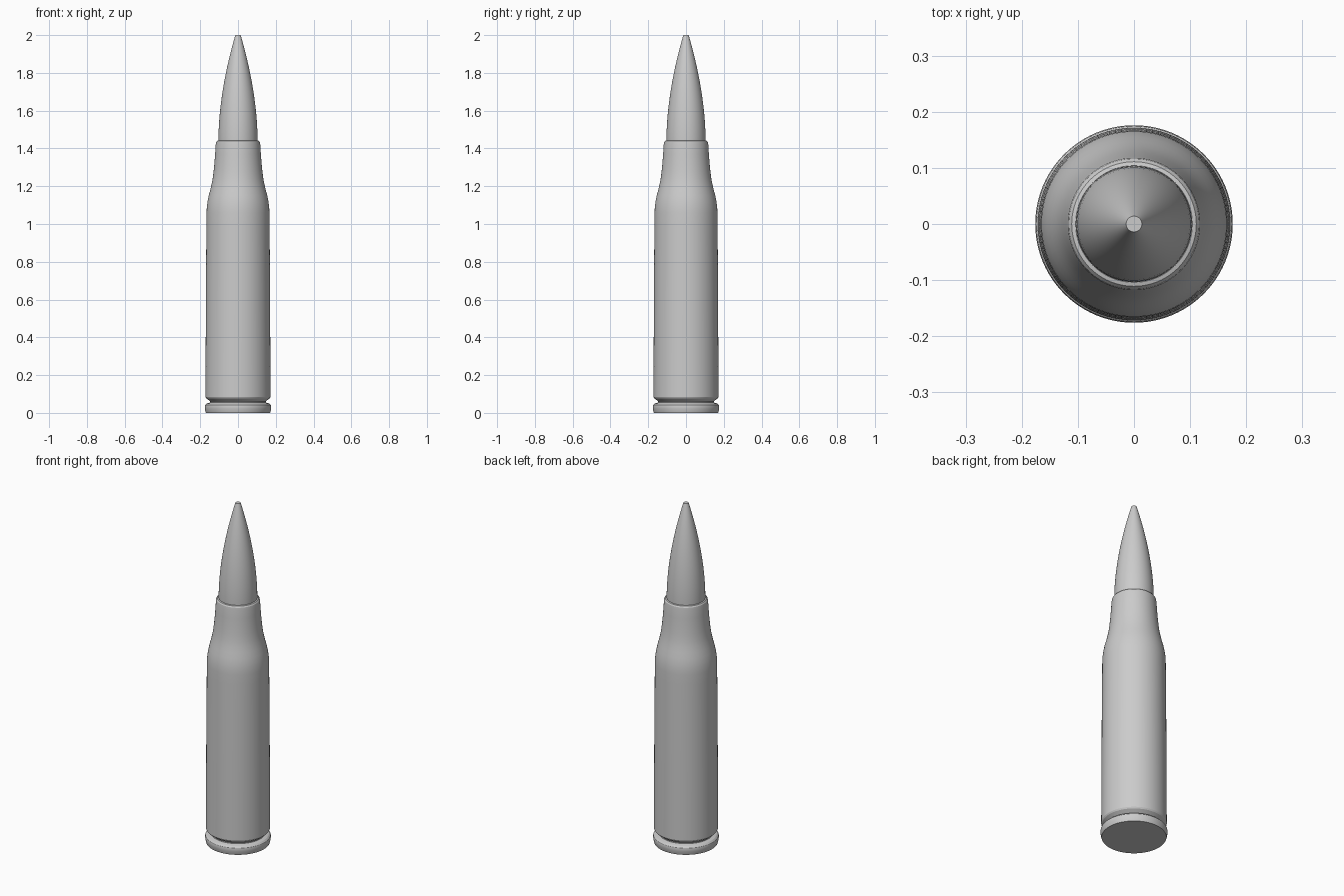
import bpy, math

if "Cube" in bpy.data.objects:
    bpy.data.objects.remove(bpy.data.objects["Cube"])


def lathe(name, profile, sides=96):
    """Revolve a list of (radius, z) around the z axis, capping both ends."""
    verts, faces = [], []
    for r, z in profile:
        for i in range(sides):
            a = 2 * math.pi * i / sides
            verts.append((r * math.cos(a), r * math.sin(a), z))
    for k in range(len(profile) - 1):
        for i in range(sides):
            j = (i + 1) % sides
            lo, hi = k * sides, (k + 1) * sides
            faces.append((lo + i, lo + j, hi + j, hi + i))
    faces.append(tuple(reversed(range(sides))))
    top = (len(profile) - 1) * sides
    faces.append(tuple(range(top, top + sides)))
    mesh = bpy.data.meshes.new(name)
    mesh.from_pydata(verts, [], faces)
    obj = bpy.data.objects.new(name, mesh)
    bpy.context.collection.objects.link(obj)
    bpy.ops.object.select_all(action='DESELECT')
    obj.select_set(True)
    bpy.context.view_layer.objects.active = obj
    bpy.ops.object.shade_smooth_by_angle(angle=math.radians(25))
    return obj


# Case: rim, extraction groove, tapered body, shoulder, neck and mouth
lathe("case", [
    (0.170, 0.0), (0.172, 0.005), (0.175, 0.022), (0.176, 0.032), (0.174, 0.042),
    (0.166, 0.05), (0.147, 0.055), (0.147, 0.061),
    (0.168, 0.077), (0.172, 0.085),
    (0.171, 0.35), (0.169, 0.75), (0.167, 1.0), (0.1665, 1.06), (0.165, 1.09),
    (0.161, 1.12), (0.155, 1.15), (0.147, 1.18), (0.140, 1.21), (0.134, 1.24),
    (0.129, 1.28), (0.125, 1.32), (0.121, 1.37), (0.118, 1.42),
    (0.116, 1.433), (0.111, 1.440), (0.104, 1.442), (0.100, 1.438)])

# Bullet: short straight shank and curved ogive with a small flat tip
bullet = [(0.1035, 1.425), (0.1035, 1.45)]
steps = 16
for i in range(1, steps + 1):
    t = i / steps
    bullet.append((0.1035 - 0.0895 * t ** 1.8, 1.45 + 0.55 * t))
lathe("bullet", bullet)
